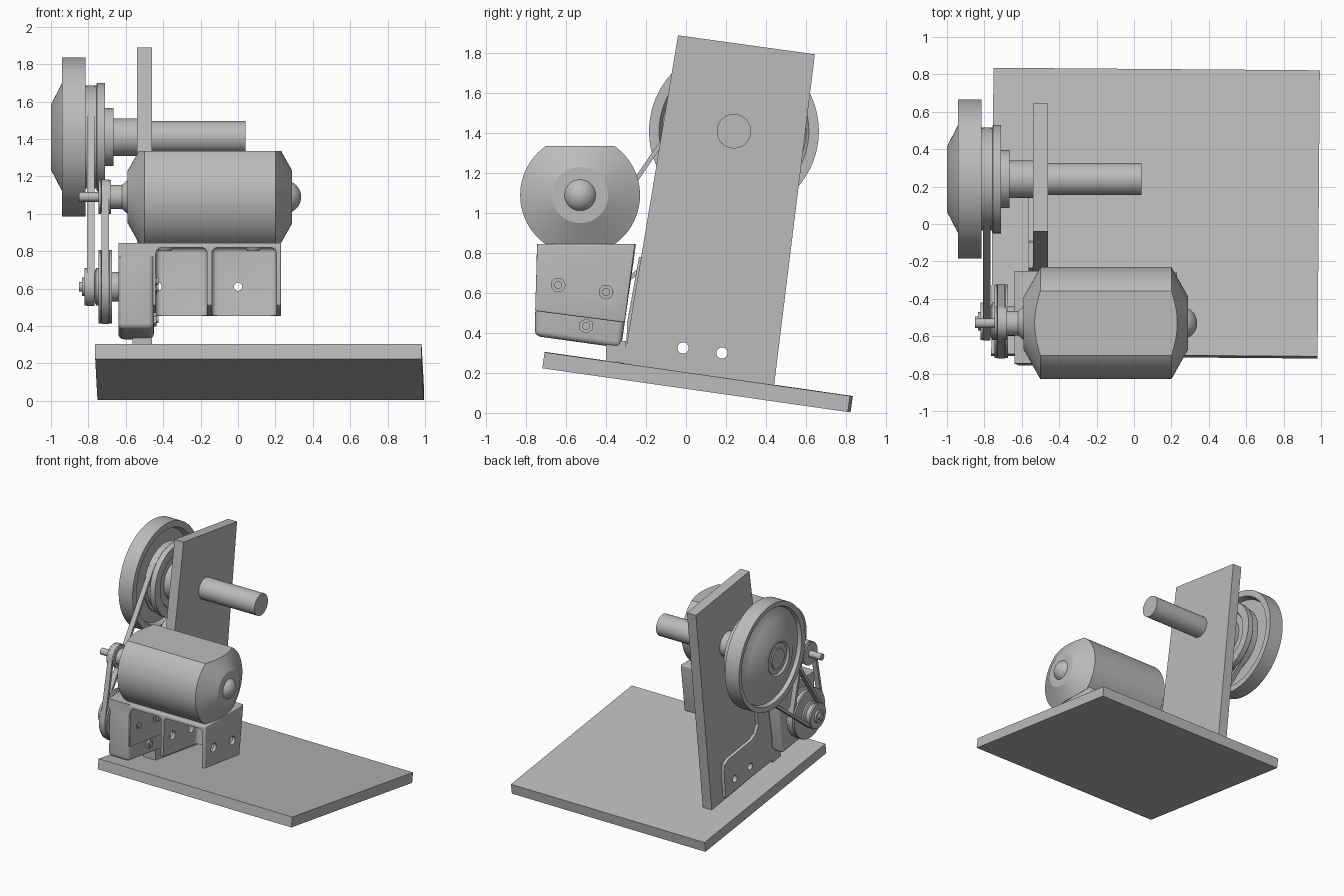
import bpy, bmesh, math
from mathutils import Matrix, Vector

if "Cube" in bpy.data.objects:
    bpy.data.objects.remove(bpy.data.objects["Cube"])

grey = bpy.data.materials.new("plain grey")
grey.use_nodes = True
grey.diffuse_color = (0.5, 0.5, 0.5, 1)
grey.node_tree.nodes["Principled BSDF"].inputs["Base Color"].default_value = (0.5, 0.5, 0.5, 1)
parts = []


def finish(name, bm, bevel=0.0):
    bmesh.ops.remove_doubles(bm, verts=bm.verts, dist=1e-5)
    bmesh.ops.recalc_face_normals(bm, faces=bm.faces)
    me = bpy.data.meshes.new(name)
    bm.to_mesh(me)
    bm.free()
    me.materials.append(grey)
    ob = bpy.data.objects.new(name, me)
    bpy.context.collection.objects.link(ob)
    if bevel:
        mod = ob.modifiers.new("round", "BEVEL")
        mod.width, mod.segments, mod.limit_method = bevel, 4, "ANGLE"
        bake(ob)
    parts.append(ob)
    return ob


def bake(ob):
    bpy.context.view_layer.update()
    ev = ob.evaluated_get(bpy.context.evaluated_depsgraph_get())
    me = bpy.data.meshes.new_from_object(ev)
    ob.modifiers.clear()
    ob.data = me


def cut(ob, cutters):
    for c in cutters:
        mod = ob.modifiers.new("cut", "BOOLEAN")
        mod.object, mod.operation, mod.solver = c, "DIFFERENCE", "EXACT"
    bake(ob)
    for c in cutters:
        parts.remove(c)
        bpy.data.objects.remove(c)


def slab(name, x0, x1, outline, bevel=0.0):
    """Side outline of (y, z) points, extruded from x0 to x1."""
    bm = bmesh.new()
    face = bm.faces.new([bm.verts.new((x0, y, z)) for y, z in outline])
    out = bmesh.ops.extrude_face_region(bm, geom=[face], use_keep_orig=True)["geom"]
    new = [v for v in out if isinstance(v, bmesh.types.BMVert)]
    bmesh.ops.translate(bm, verts=new, vec=(x1 - x0, 0, 0))
    return finish(name, bm, bevel)


def lathe(name, centre, profile, sides=64, flat=0.0):
    """Profile of (x, radius) points turned about an axis along x."""
    bm = bmesh.new()
    y, z = centre
    prof = [(profile[0][0], 0)] + list(profile) + [(profile[-1][0], 0)]
    rings = [[bm.verts.new((x, y + r * math.sin(a), z + r * math.cos(a)))
              for a in (math.tau * i / sides for i in range(sides))] for x, r in prof]
    for p, q in zip(rings, rings[1:]):
        for i in range(sides):
            j = (i + 1) % sides
            bm.faces.new((p[i], p[j], q[j], q[i]))
    bmesh.ops.remove_doubles(bm, verts=bm.verts, dist=1e-5)
    for s in (1, -1) if flat else ():
        bmesh.ops.bisect_plane(bm, geom=bm.verts[:] + bm.edges[:] + bm.faces[:],
                               plane_co=(0, y, z + s * flat), plane_no=(0, 0, s), clear_outer=True)
        bmesh.ops.holes_fill(bm, edges=[e for e in bm.edges if e.is_boundary], sides=0)
    return finish(name, bm)


def rod(name, x0, x1, centre, r, sides=48):
    return lathe(name, centre, [(x0, r), (x1, r)], sides)


def belt(name, x0, x1, c0, r0, c1, r1, thick=0.022):
    """Flat loop around two wheels."""
    a, b = Vector(c0), Vector(c1)
    d = b - a
    base = math.atan2(d.y, d.x)
    half = math.acos((r0 - r1) / d.length)
    path = []
    for c, r, start, sweep in ((b, r1, base - half, 2 * half),
                               (a, r0, base + half, math.tau - 2 * half)):
        for i in range(25):
            t = start + sweep * i / 24
            path.append((c, r, Vector((math.cos(t), math.sin(t)))))
    bm = bmesh.new()
    loops = []
    for c, r, n in path:
        section = []
        for x, k in ((x0, 0), (x1, 0), (x1, thick), (x0, thick)):
            p = c + n * (r + k)
            section.append(bm.verts.new((x, p.x, p.y)))
        loops.append(section)
    for p, q in zip(loops, loops[1:] + loops[:1]):
        for i in range(4):
            bm.faces.new((p[i], p[(i + 1) % 4], q[(i + 1) % 4], q[i]))
    return finish(name, bm)


# Sloping base board
bm = bmesh.new()
bmesh.ops.create_cube(bm, size=1)
bmesh.ops.scale(bm, verts=bm.verts, vec=(1.745, 1.545, 0.081))
base = finish("base_board", bm)
base.rotation_euler = (math.radians(-8.15), 0, math.radians(-0.45))
base.location = (0.115, 0.058, 0.154)

# Upright board and the foot bracket on its outer side, drilled together
foot_holes = [(-0.015, 0.325), (0.18, 0.3)]
upright = slab("upright_board", -0.54, -0.46,
               [(-0.315, 0.235), (0.44, 0.13), (0.645, 1.795), (-0.04, 1.89)])
foot = slab("foot_bracket", -0.565, -0.54,
            [(-0.295, 0.45), (-0.235, 0.78), (-0.1, 0.76), (-0.12, 0.62), (-0.09, 0.56),
             (-0.03, 0.53), (0.26, 0.49), (0.31, 0.46), (0.32, 0.41), (0.3, 0.19), (-0.3, 0.27)])
for board in (upright, foot):
    cut(board, [rod("drill", -0.7, -0.3, p, 0.028, 24) for p in foot_holes])

# Motor mount: open two-bay bracket
mount = slab("mount_bracket", -0.455, 0.23,
             [(-0.755, 0.51), (-0.307, 0.452), (-0.255, 0.845), (-0.745, 0.845)], 0.008)
cut(mount, [slab("bay", x0, x1, [(-1, 0.2), (-0.363, 0.2), (-0.282, 0.82), (-1, 0.82)], 0.03)
            for x0, x1 in ((-0.44, -0.165), (-0.14, 0.205))])
side_bolts = [(-0.64, 0.64), (-0.4, 0.605)]
drills = [rod("drill", -0.2, 0.3, p, 0.034, 24) for p in side_bolts]
for x in (-0.43, 0.0):
    bm = bmesh.new()
    bmesh.ops.create_cone(bm, cap_ends=True, segments=24, radius1=0.022, radius2=0.022, depth=0.3)
    bmesh.ops.rotate(bm, verts=bm.verts, matrix=Matrix.Rotation(math.pi / 2, 3, "X"))
    bmesh.ops.translate(bm, verts=bm.verts, vec=(x, -0.3, 0.61))
    drills.append(finish("drill", bm))
cut(mount, drills)

# Closed gear box with bolts, and bolts under the mount top
slab("gear_box", -0.64, -0.45,
     [(-0.758, 0.385), (-0.325, 0.325), (-0.25, 0.845), (-0.745, 0.845)], 0.03)
slab("box_top", -0.64, -0.45, [(-0.748, 0.77), (-0.262, 0.77), (-0.25, 0.845), (-0.745, 0.845)])
for p in side_bolts + [(-0.5, 0.435)]:
    rod("bolt_head", -0.46, -0.435, p, 0.038, 6)
    rod("bolt_tip", -0.46, -0.425, p, 0.02, 16)
for x in (-0.39, 0.08):
    bm = bmesh.new()
    bmesh.ops.create_cone(bm, cap_ends=True, segments=24, radius1=0.035, radius2=0.045, depth=0.02)
    bmesh.ops.translate(bm, verts=bm.verts, vec=(x, -0.5, 0.812))
    finish("mount_screw", bm)
slab("box_foot", -0.565, -0.46, [(-0.4, 0.26), (-0.3, 0.25), (-0.3, 0.36), (-0.4, 0.36)])

# Motor with flattened top and bottom
motor_c, lower_c, wheel_c = (-0.53, 1.09), (-0.52, 0.61), (0.24, 1.41)
lathe("motor_body", motor_c, [(-0.59, 0.14), (-0.5, 0.3), (0.2, 0.3), (0.29, 0.14)], 96, 0.245)
lathe("motor_end_cap", motor_c, [(0.25, 0.088)] + [
    (0.25 + 0.088 * math.sin(a), 0.088 * math.cos(a))
    for a in (math.pi / 2 * i / 8 for i in range(1, 9))])
lathe("motor_neck", motor_c, [(-0.68, 0.065), (-0.62, 0.065), (-0.59, 0.09), (-0.58, 0.09)])
rod("motor_shaft", -0.85, -0.6, motor_c, 0.026, 24)


def pulley(name, centre, x0, x1, r, groove):
    w = (x1 - x0) * 0.18
    lathe(name, centre, [(x0, r), (x0 + w, r), (x0 + 1.6 * w, groove),
                         (x1 - 1.6 * w, groove), (x1 - w, r), (x1, r)])


# Pulleys, shafts and belts
pulley("motor_pulley", motor_c, -0.745, -0.68, 0.09, 0.07)
pulley("lower_large_pulley", lower_c, -0.745, -0.675, 0.197, 0.175)
pulley("lower_small_pulley", lower_c, -0.82, -0.745, 0.1, 0.08)
rod("lower_collar", -0.68, -0.63, lower_c, 0.08)
rod("lower_hub", -0.835, -0.81, lower_c, 0.05)
rod("lower_shaft", -0.85, -0.6, lower_c, 0.026, 24)
belt("motor_belt", -0.73, -0.69, lower_c, 0.178, motor_c, 0.072)
belt("drive_belt", -0.807, -0.767, lower_c, 0.082, wheel_c, 0.255)

# Flywheel with raised dished web, stepped pulley and spindle
lathe("flywheel", wheel_c, [
    (-0.985, 0.085), (-0.985, 0.12), (-1.0, 0.135), (-1.0, 0.175), (-0.94, 0.29), (-0.905, 0.36),
    (-0.905, 0.375), (-0.935, 0.385), (-0.94, 0.425), (-0.815, 0.425), (-0.815, 0.375),
    (-0.86, 0.36), (-0.86, 0.2)], 96)
rod("flywheel_hub", -0.995, -0.86, wheel_c, 0.08)
pulley("flywheel_pulley", wheel_c, -0.82, -0.755, 0.275, 0.255)
lathe("stepped_flange", wheel_c, [
    (-0.88, 0.2), (-0.76, 0.2), (-0.755, 0.29), (-0.71, 0.29), (-0.71, 0.22),
    (-0.725, 0.21), (-0.725, 0.155), (-0.665, 0.155), (-0.665, 0.1), (-0.54, 0.1)], 96)
rod("spindle", -0.6, 0.04, wheel_c, 0.086)

# Shade curved surfaces smoothly, keeping edges crisp
bpy.ops.object.select_all(action="DESELECT")
for ob in parts:
    ob.select_set(True)
bpy.context.view_layer.objects.active = parts[0]
bpy.ops.object.shade_smooth_by_angle(angle=math.radians(28))
